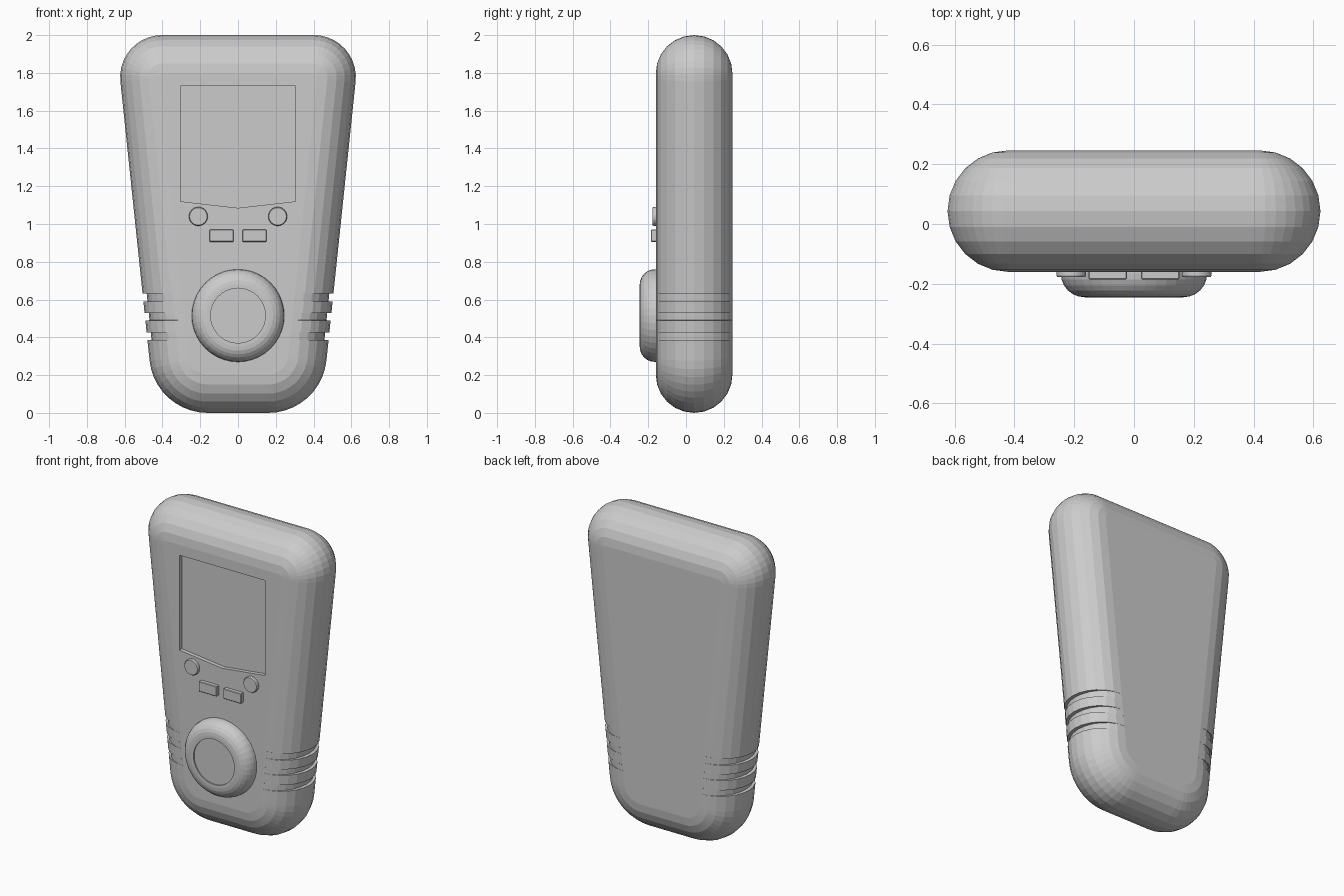
import bpy, bmesh, math
from mathutils import Matrix

cube = bpy.data.objects.get("Cube")
if cube:
    bpy.data.objects.remove(cube, do_unlink=True)

grey = bpy.data.materials.new("grey_plastic")
grey.use_nodes = True
GREY = (0.6, 0.6, 0.6, 1)
grey.diffuse_color = GREY
grey.node_tree.nodes["Principled BSDF"].inputs["Base Color"].default_value = GREY

MID_Y, HALF = 0.043, 0.203      # centre and half thickness of the case
FRONT = MID_Y - HALF


def add_object(name, bm):
    bmesh.ops.recalc_face_normals(bm, faces=bm.faces)
    mesh = bpy.data.meshes.new(name)
    bm.to_mesh(mesh)
    bm.free()
    obj = bpy.data.objects.new(name, mesh)
    bpy.context.collection.objects.link(obj)
    mesh.materials.append(grey)
    return obj


def bridge(bm, rings):
    for a, b in zip(rings, rings[1:]):
        n = len(a)
        for i in range(n):
            bm.faces.new((a[i], a[(i + 1) % n], b[(i + 1) % n], b[i]))


def case_outline(inset, steps=10):
    """Tapered outline with round corners, shrunk by inset."""
    lean = math.radians(6.2)
    right = []
    for cx, radius, top, start, end in (
            (0.16, 0.31, False, -math.pi / 2, -lean),
            (0.402, 0.222, True, -lean, math.pi / 2)):
        cz = 2 - radius if top else radius
        for i in range(steps + 1):
            a = start + (end - start) * i / steps
            r = radius - inset
            right.append((cx + r * math.cos(a), cz + r * math.sin(a)))
    return right + [(-x, z) for x, z in reversed(right)]


# Case: outline swept through a half-round edge
bm = bmesh.new()
rings = []
for i in range(13):
    t = math.pi * (i / 12 - 0.5)
    y = MID_Y + HALF * math.sin(t)
    rings.append([bm.verts.new((x, y, z))
                  for x, z in case_outline(HALF * (1 - math.cos(t)))])
bridge(bm, rings)
bm.faces.new(rings[0])
bm.faces.new(rings[-1])
bmesh.ops.recalc_face_normals(bm, faces=bm.faces)

# Grip grooves: bands on both sides pushed inwards
bands = [(0.385, 0.425), (0.49, 0.53), (0.59, 0.633)]
for z in [level for band in bands for level in band]:
    bmesh.ops.bisect_plane(bm, geom=bm.verts[:] + bm.edges[:] + bm.faces[:],
                           plane_co=(0, 0, z), plane_no=(0, 0, 1))
for low, high in bands:
    for side in (-1, 1):
        faces = [f for f in bm.faces
                 if low < f.calc_center_median().z < high
                 and abs(f.normal.y) < 0.995 and f.normal.x * side > 0]
        bmesh.ops.inset_region(bm, faces=faces, thickness=0.0005, depth=0)
        for v in {v for f in faces for v in f.verts}:
            depth = math.sqrt(max(0, 1 - ((v.co.y - MID_Y) / HALF) ** 2))
            v.co.x -= side * 0.022 * depth
case = add_object("case", bm)

# Screen recess with a pointed lower edge
bm = bmesh.new()
shape = [(-0.305, 1.73), (-0.305, 1.12), (0, 1.085), (0.305, 1.12), (0.305, 1.73)]
bridge(bm, [[bm.verts.new((x, y, z)) for x, z in shape]
            for y in (FRONT - 0.1, FRONT + 0.025)])
bmesh.ops.holes_fill(bm, edges=bm.edges)
cutter = add_object("screen_cutter", bm)
cutter.hide_render = True
cut = case.modifiers.new("screen_recess", 'BOOLEAN')
cut.operation = 'DIFFERENCE'
cut.solver = 'EXACT'
cut.object = cutter
bpy.context.view_layer.objects.active = case
case.select_set(True)
bpy.ops.object.modifier_apply(modifier=cut.name)
bpy.data.objects.remove(cutter, do_unlink=True)


def turned(name, x, z, profile, segments):
    """Revolve (radius, y) points around a front-facing axis and cap the ends."""
    bm = bmesh.new()
    rings = []
    for r, y in profile:
        rings.append([bm.verts.new((x + r * math.cos(a), y, z + r * math.sin(a)))
                      for a in (math.tau * i / segments for i in range(segments))])
    bridge(bm, rings)
    bm.faces.new(rings[0])
    bm.faces.new(rings[-1])
    return add_object(name, bm)


# Dial with a rounded rim and a shallow round centre
rim = [(0.165 + 0.08 * math.cos(a), -0.165 - 0.08 * math.sin(a))
       for a in (math.pi / 2 * i / 6 for i in range(7))]
turned("dial", 0, 0.515,
       [(0.245, FRONT + 0.01)] + rim + [(0.145, -0.245), (0.145, -0.237)], 40)

# Small buttons
for side, label in ((-1, "right"), (1, "left")):
    turned(label + "_round_button", side * 0.21, 1.04,
           [(0.05, FRONT + 0.01), (0.05, FRONT - 0.012), (0.046, FRONT - 0.018)], 32)
    bm = bmesh.new()
    bmesh.ops.create_cube(bm, size=1, matrix=Matrix.Translation(
        (side * 0.0875, FRONT - 0.005, 0.938)) @ Matrix.Diagonal((0.128, 0.04, 0.064, 1)))
    bmesh.ops.bevel(bm, geom=bm.edges[:], offset=0.003, segments=1, affect='EDGES')
    add_object(label + "_bar_button", bm)
